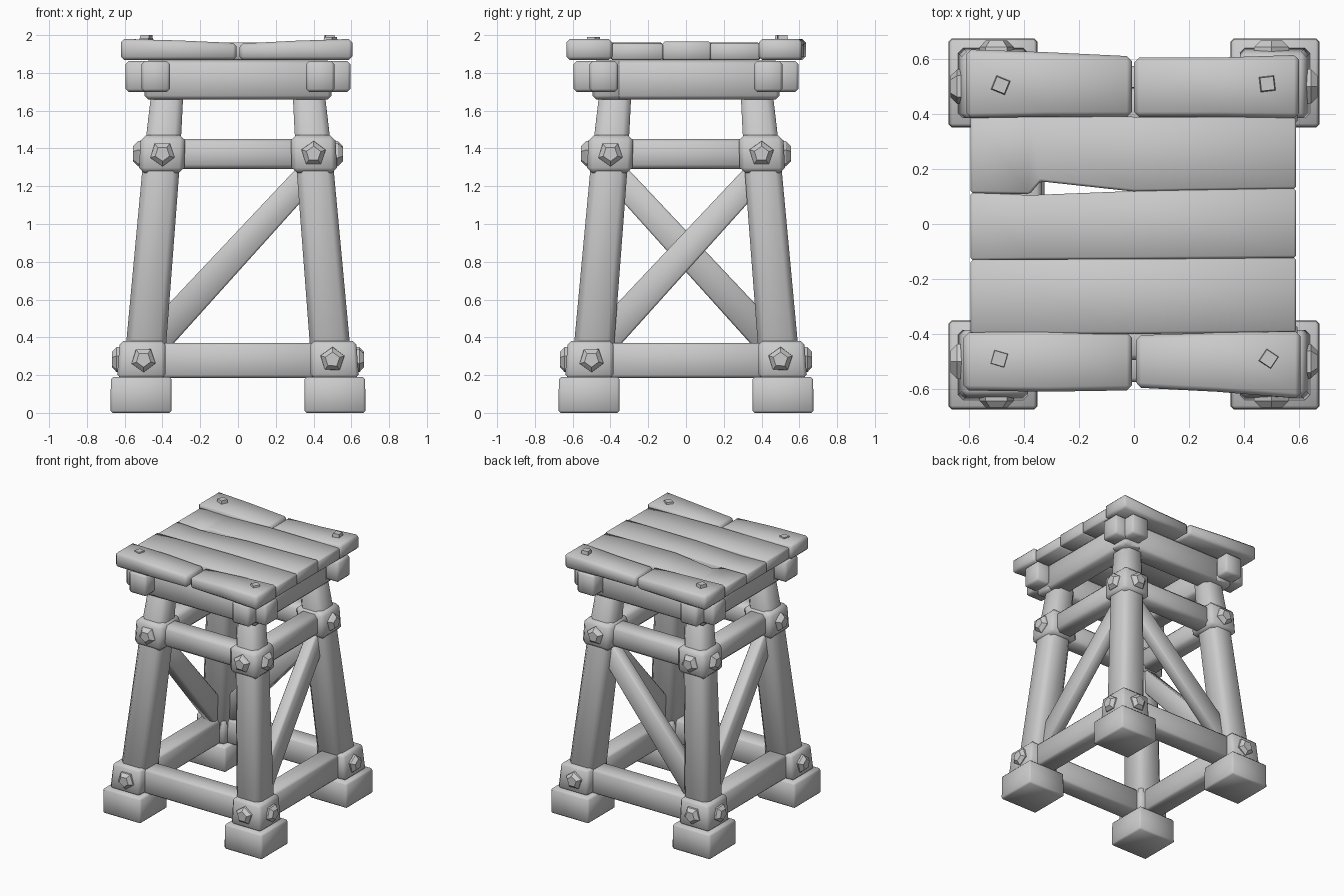
import bpy, bmesh, math
from mathutils import Vector

if "Cube" in bpy.data.objects:
    bpy.data.objects.remove(bpy.data.objects["Cube"])


def loft(name, rings, bevel=0.02, smooth=50):
    """Skin equal-sized rings of points, cap the ends, chamfer the hard edges."""
    bm = bmesh.new()
    vs = [[bm.verts.new(p) for p in r] for r in rings]
    n = len(rings[0])
    for a, b in zip(vs, vs[1:]):
        for i in range(n):
            bm.faces.new((a[i], a[(i + 1) % n], b[(i + 1) % n], b[i]))
    bm.faces.new(vs[0])
    bm.faces.new(vs[-1])
    bmesh.ops.recalc_face_normals(bm, faces=bm.faces)
    if bevel:
        hard = [e for e in bm.edges if e.calc_face_angle(0) > 0.6]
        bmesh.ops.bevel(bm, geom=hard, offset=bevel, offset_type='OFFSET',
                        segments=1, profile=0.5, affect='EDGES')
        bmesh.ops.recalc_face_normals(bm, faces=bm.faces)
    me = bpy.data.meshes.new(name)
    bm.to_mesh(me)
    bm.free()
    ob = bpy.data.objects.new(name, me)
    bpy.context.collection.objects.link(ob)
    bpy.ops.object.select_all(action='DESELECT')
    ob.select_set(True)
    bpy.context.view_layer.objects.active = ob
    bpy.ops.object.shade_smooth_by_angle(angle=math.radians(smooth))
    return ob


def square(cx, cy, z, h):
    return [(cx - h, cy - h, z), (cx + h, cy - h, z),
            (cx + h, cy + h, z), (cx - h, cy + h, z)]


def lean(z):
    """Distance of the leg axis from the centre at height z."""
    return 0.517 - 0.0843 * z


# Map (along the face, outward, up) to world space for the four sides
SIDES = {
    "front": lambda u, d, z: (u, -d, z),
    "right": lambda u, d, z: (d, u, z),
    "back": lambda u, d, z: (u, d, z),
    "left": lambda u, d, z: (-d, -u, z),
}

# Corner posts: foot, leg and two collars
for sx, sy, tag in ((-1, -1, "front_left"), (1, -1, "front_right"),
                    (-1, 1, "back_left"), (1, 1, "back_right")):
    def post(name, rows, bevel):
        loft(f"{tag}_{name}", [square(sx * c, sy * c, z, h) for z, c, h in rows], bevel)
    post("foot", [(0, 0.513, 0.162), (0.19, 0.513, 0.16)], 0.012)
    post("leg", [(0.15, lean(0.15), 0.108), (1.3, lean(1.3), 0.098),
                 (1.72, lean(1.72), 0.084)], 0.035)
    post("lower_collar", [(0.185, 0.513, 0.128), (0.38, 0.505, 0.12)], 0.018)
    post("upper_collar", [(1.27, 0.405, 0.12), (1.47, 0.397, 0.118)], 0.028)

for side, at in SIDES.items():
    def beam(name, half, d, thick, z0, z1, bevel=0.02):
        loft(f"{side}_{name}", [[at(u, d - thick, z0), at(u, d + thick, z0),
                                 at(u, d + thick, z1), at(u, d - thick, z1)]
                                for u in (-half, half)], bevel)
    # Horizontal rails and the frame under the deck
    beam("lower_rail", 0.48, 0.50, 0.075, 0.185, 0.37, 0.015)
    beam("upper_rail", 0.38, 0.40, 0.075, 1.29, 1.45, 0.025)
    beam("deck_beam", 0.495, 0.415, 0.08, 1.66, 1.865, 0.02)

    # Diagonal brace, leaning with the legs; the front side is left open
    if side != "front":
        a, b = Vector((-0.44, 0.38)), Vector((0.38, 1.27))
        t = (b - a).normalized()
        nrm = Vector((-t.y, t.x))
        rings = []
        for p, w in ((a, 0.082), (b, 0.068)):
            lo, hi = p - nrm * w, p + nrm * w
            rings.append([at(q.x, lean(q.y) + o, q.y)
                          for q, o in ((lo, -0.045), (lo, 0.045), (hi, 0.045), (hi, -0.045))])
        loft(f"{side}_brace", rings, 0.01)

    for s, end in ((-1, "a"), (1, "b")):
        # Beam end blocks poking out past the frame
        u = s * 0.435
        loft(f"{side}_beam_end_{end}",
             [[at(u - 0.075, d, 1.70), at(u + 0.075, d, 1.70),
               at(u + 0.075, d, 1.862), at(u - 0.075, d, 1.862)] for d in (0.40, 0.595)], 0.015)
        # Chunky faceted bolt heads on the collars
        for row, u, z, d0, d1 in (("lower", 0.50, 0.282, 0.60, 0.668),
                                  ("upper", 0.40, 1.372, 0.50, 0.555)):
            rings = []
            for r, d in ((0.07, d0), (0.066, d1 - 0.025), (0.04, d1)):
                rings.append([at(s * u + r * math.cos(k * math.tau / 5 + 0.3 * s),
                                 d, z + r * math.sin(k * math.tau / 5 + 0.3 * s))
                              for k in range(5)])
            loft(f"{side}_{row}_bolt_{end}", rings, 0, 25)

# Deck planks: stations of (x, y min, y max, top z)
planks = {
    "front_plank_left": [(-0.62, -0.605, -0.395, 1.98), (-0.32, -0.61, -0.39, 1.972), (-0.008, -0.605, -0.395, 1.958)],
    "front_plank_right": [(0.008, -0.595, -0.405, 1.955), (0.3, -0.61, -0.395, 1.97), (0.605, -0.635, -0.39, 1.98)],
    "inner_plank_front": [(-0.595, -0.40, -0.13, 1.958), (0, -0.40, -0.127, 1.962), (0.59, -0.395, -0.122, 1.955)],
    "inner_plank_middle": [(-0.595, -0.132, 0.115, 1.95), (-0.38, -0.13, 0.105, 1.945),
                           (0, -0.128, 0.12, 1.96), (0.59, -0.123, 0.13, 1.965)],
    "inner_plank_back": [(-0.595, 0.112, 0.395, 1.95), (-0.38, 0.108, 0.395, 1.945), (-0.34, 0.155, 0.395, 1.945),
                         (0, 0.118, 0.39, 1.96), (0.59, 0.128, 0.39, 1.958)],
    "back_plank_left": [(-0.61, 0.385, 0.635, 1.98), (-0.32, 0.39, 0.625, 1.972), (-0.008, 0.39, 0.61, 1.958)],
    "back_plank_right": [(0.0, 0.39, 0.605, 1.955), (0.3, 0.39, 0.605, 1.965), (0.60, 0.385, 0.615, 1.98)],
}
for name, stations in planks.items():
    loft(name, [[(x, y0, 1.868), (x, y1, 1.868), (x, y1, zt), (x, y0, zt)]
                for x, y0, y1, zt in stations], 0.009 if "inner" in name else 0.018)

# Small square nail heads at the deck corners
for x, y, top, turn in ((-0.485, 0.505, 2.0, 0.4), (0.485, 0.51, 2.0, 0.9),
                        (-0.49, -0.49, 1.985, 0.5), (0.49, -0.49, 1.99, 0.2)):
    loft("deck_nail", [[(x + r * math.cos(turn + k * math.pi / 2),
                         y + r * math.sin(turn + k * math.pi / 2), z) for k in range(4)]
                       for r, z in ((0.045, 1.94), (0.034, top))], 0, 25)
